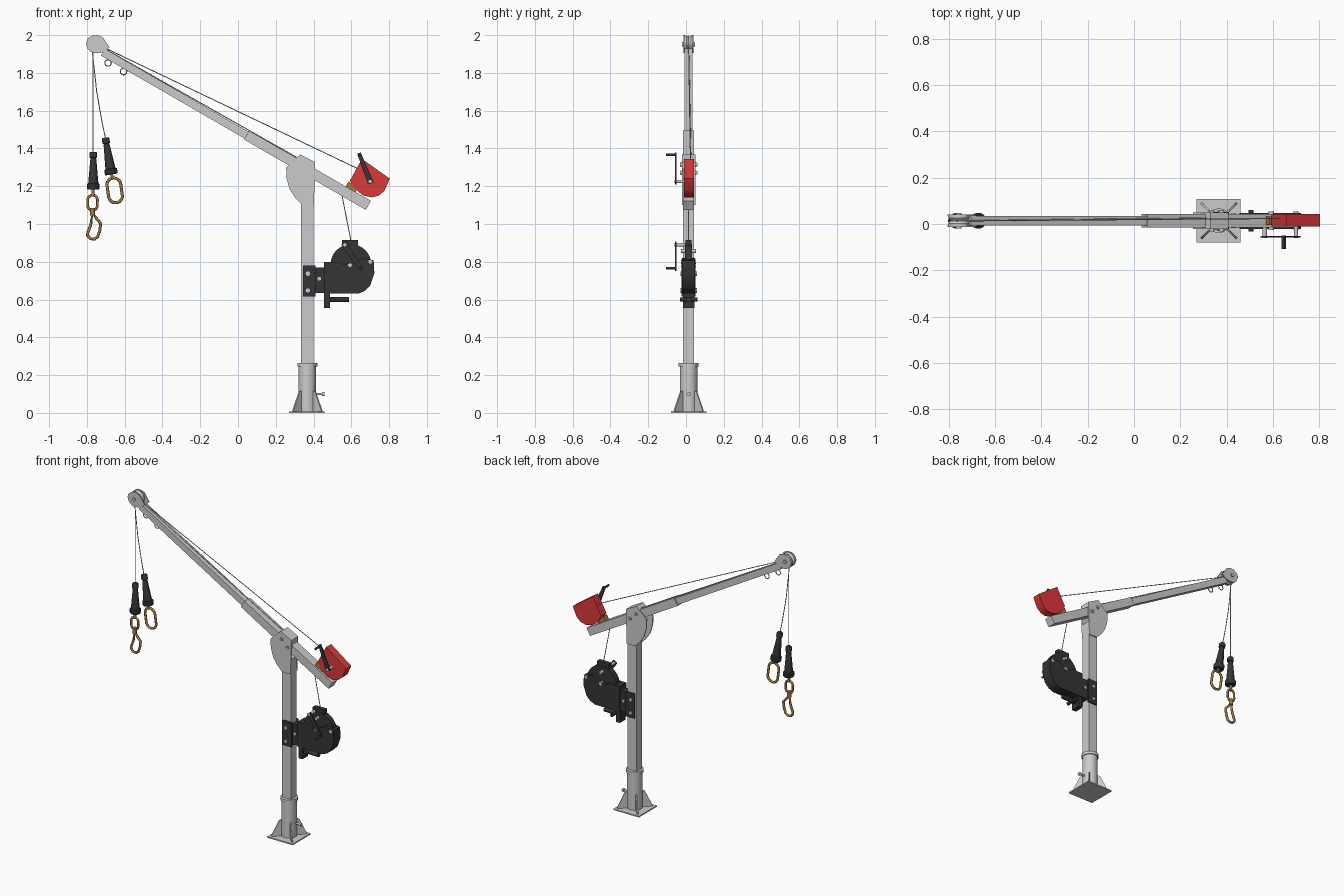
import bpy, bmesh, math
from mathutils import Vector, Matrix

if "Cube" in bpy.data.objects:
    bpy.data.objects.remove(bpy.data.objects["Cube"])

CY = 0.014            # depth of the crane's centre plane
MX = 0.367            # mast position
A = math.radians(30)  # boom slope


def mat(name, c):
    m = bpy.data.materials.new(name)
    m.diffuse_color = (*c, 1)
    m.use_nodes = True
    m.node_tree.nodes["Principled BSDF"].inputs["Base Color"].default_value = m.diffuse_color
    return m


BLACK = mat("black", (0.035, 0.035, 0.035))
RED = mat("red", (0.72, 0.04, 0.045))
BRONZE = mat("bronze", (0.36, 0.2, 0.05))


def finish(name, bm, m=None, smooth=False):
    bmesh.ops.recalc_face_normals(bm, faces=bm.faces)
    me = bpy.data.meshes.new(name)
    bm.to_mesh(me)
    bm.free()
    ob = bpy.data.objects.new(name, me)
    bpy.context.collection.objects.link(ob)
    if m:
        me.materials.append(m)
    if smooth:
        bpy.ops.object.select_all(action='DESELECT')
        ob.select_set(True)
        bpy.context.view_layer.objects.active = ob
        bpy.ops.object.shade_smooth_by_angle(angle=math.radians(35))
    return ob


def box(name, c, size, m=None, ry=0):
    bm = bmesh.new()
    bmesh.ops.create_cube(bm, size=1, matrix=Matrix.Translation(c) @ Matrix.Rotation(ry, 4, 'Y')
                          @ Matrix.Diagonal((*size, 1)))
    return finish(name, bm, m)


def prism(name, pts, y0, y1, m=None):
    """Extrude an x-z outline from y0 to y1."""
    bm = bmesh.new()
    f = bm.faces.new([bm.verts.new((x, y0, z)) for x, z in pts])
    ext = bmesh.ops.extrude_face_region(bm, geom=[f])['geom']
    bmesh.ops.translate(bm, vec=(0, y1 - y0, 0), verts=[v for v in ext if isinstance(v, bmesh.types.BMVert)])
    return finish(name, bm, m, True)


def lathe(name, p, q, prof, m=None, n=24):
    """Revolve (distance fraction, radius) pairs around the axis p-q."""
    p, q = Vector(p), Vector(q)
    rot = (q - p).to_track_quat('Z', 'Y')
    bm = bmesh.new()
    rings = []
    for t, r in prof:
        c = p.lerp(q, t)
        rings.append([bm.verts.new(c + rot @ Vector((r * math.cos(k * math.tau / n), r * math.sin(k * math.tau / n), 0)))
                      for k in range(n)])
    for a, b in zip(rings, rings[1:]):
        for k in range(n):
            bm.faces.new((a[k - 1], a[k], b[k], b[k - 1]))
    bm.faces.new(rings[0])
    bm.faces.new(rings[-1])
    return finish(name, bm, m, True)


def rod(name, p, q, r, m=None, n=20):
    return lathe(name, p, q, [(0, r), (1, r)], m, n)


def wire(name, pts, r, m=None, cyclic=False):
    cu = bpy.data.curves.new(name, 'CURVE')
    cu.dimensions = '3D'
    cu.bevel_depth, cu.bevel_resolution, cu.use_fill_caps = r, 2, True
    s = cu.splines.new('POLY')
    s.points.add(len(pts) - 1)
    for sp, co in zip(s.points, pts):
        sp.co = (*co, 1)
    s.use_cyclic_u = cyclic
    ob = bpy.data.objects.new(name, cu)
    bpy.context.collection.objects.link(ob)
    if m:
        cu.materials.append(m)
    bpy.ops.object.select_all(action='DESELECT')
    ob.select_set(True)
    bpy.context.view_layer.objects.active = ob
    bpy.ops.object.convert(target='MESH')
    bpy.ops.object.shade_smooth_by_angle(angle=math.radians(50))


def oval(name, x, z, rx, rz, r, tilt=0, m=BRONZE):
    """Rounded chain link in the x-z plane."""
    pts = []
    for k in range(24):
        a = k * math.tau / 24
        u, w = rx * math.cos(a), rx * math.sin(a)
        w += (rz - rx) * (1 if k < 12 else -1)
        pts.append((x + u * math.cos(tilt) - w * math.sin(tilt), CY, z + u * math.sin(tilt) + w * math.cos(tilt)))
    wire(name, pts, r, m, True)


def bolts(name, pts, half, r, m=None):
    for x, z in pts:
        rod(name, (x, CY - half, z), (x, CY + half, z), r, m, 12)


def boom_z(x):
    return 1.285 - (x - MX) * math.tan(A)


def boom(name, x0, x1, w, h):
    xm = (x0 + x1) / 2
    box(name, (xm, CY, boom_z(xm)), ((x1 - x0) / math.cos(A), w, h), ry=A)


# base plate, socket, collar, diagonal gussets and clamp screw
box("base_plate", (MX - 0.002, CY, 0.004), (0.188, 0.188, 0.008))
rod("socket", (MX, CY, 0.005), (MX, CY, 0.25), 0.047, n=32)
rod("socket_collar", (MX, CY, 0.245), (MX, CY, 0.265), 0.053, n=32)
for k in range(4):
    g = prism("gusset", [(0.04, 0.006), (0.108, 0.006), (0.108, 0.014), (0.062, 0.11), (0.04, 0.12)], -0.004, 0.004)
    g.location = (MX, CY, 0)
    g.rotation_euler.z = math.pi / 4 + k * math.pi / 2
rod("clamp_screw", (MX + 0.04, CY, 0.1), (0.455, CY, 0.1), 0.006)
rod("clamp_knob", (0.445, CY, 0.1), (0.457, CY, 0.1), 0.011)

# mast and two-piece boom
box("mast", (MX, CY, 0.72), (0.068, 0.058, 0.95))
boom("boom_outer", 0.045, 0.69, 0.058, 0.054)
boom("boom_inner", -0.715, 0.06, 0.042, 0.042)

# pivot head: two cheek plates, a top cap and bolts
cheek = [(0.255, 1.3), (0.33, 1.368), (0.408, 1.328), (0.402, 1.10), (0.34, 1.10), (0.305, 1.135),
         (0.275, 1.18), (0.257, 1.24)]
for s in (-1, 1):
    prism("head_cheek", cheek, CY + s * 0.029, CY + s * 0.036)
prism("head_cap", [(0.3, 1.342), (0.33, 1.368), (0.408, 1.328), (0.407, 1.295)], CY - 0.03, CY + 0.03)
bolts("head_bolt", [(0.378, 1.272), (0.335, 1.315)], 0.046, 0.008)
bolts("head_bolt_head", [(0.378, 1.272), (0.335, 1.315)], 0.042, 0.012)

# boom tip: cheeks, sheave and pin
tip = [(-0.805, 1.957), (-0.795, 1.982), (-0.772, 1.998), (-0.745, 2.0), (-0.715, 1.988), (-0.68, 1.935),
       (-0.70, 1.915), (-0.73, 1.905), (-0.765, 1.904), (-0.793, 1.924)]
for s in (-1, 1):
    prism("tip_cheek", tip, CY + s * 0.02, CY + s * 0.027)
lathe("tip_sheave", (-0.757, CY - 0.02, 1.952), (-0.757, CY + 0.02, 1.952),
      [(0, 0.046), (0.2, 0.046), (0.5, 0.036), (0.8, 0.046), (1, 0.046)])
bolts("tip_pin", [(-0.757, 1.952)], 0.034, 0.012)
for x, z in ((-0.688, 1.853), (-0.606, 1.807)):
    oval("boom_eye", x, z, 0.017, 0.017, 0.003, m=None)

# cables
R = 0.0025
wire("upper_cable", [(-0.767, CY, 1.995), (-0.70, CY, 1.93), (0.63, CY + 0.01, 1.295)], R)
wire("lower_cable", [(-0.70, CY, 1.925), (0.325, CY + 0.012, 1.345), (0.545, CY, 1.18), (0.6, CY, 0.9)], R)
wire("hook_cable", [(-0.767, CY, 1.92), (-0.767, CY, 1.37)], R)
wire("link_cable", [(-0.772, CY, 1.92), (-0.748, CY, 1.7), (-0.72, CY, 1.54), (-0.699, CY, 1.44)], R)

# tapered cable sleeves
SLEEVE = [(0, 0.016), (0.03, 0.02), (0.15, 0.02), (0.17, 0.014), (0.2, 0.016), (0.84, 0.027),
          (0.86, 0.034), (0.97, 0.034), (1, 0.03)]
lathe("hook_sleeve", (-0.766, CY, 1.382), (-0.766, CY, 1.183), SLEEVE, BLACK)
lathe("link_sleeve", (-0.702, CY, 1.457), (-0.67, CY, 1.262), SLEEVE, BLACK)

# bronze link, swivel, snap hook and carabiner
rod("hook_stem", (-0.768, CY, 1.19), (-0.769, CY, 1.145), 0.008, BRONZE)
oval("hook_link", -0.77, 1.113, 0.026, 0.04, 0.007)
rod("hook_swivel", (-0.77, CY, 1.085), (-0.77, CY, 1.045), 0.013, BRONZE)
wire("snap_hook", [(x, CY, z) for x, z in ((-0.77, 1.055), (-0.75, 1.03), (-0.727, 1.003), (-0.732, 0.965),
     (-0.743, 0.932), (-0.76, 0.92), (-0.782, 0.922), (-0.797, 0.938), (-0.795, 0.955), (-0.78, 0.995))],
     0.008, BRONZE, True)
rod("carabiner_stem", (-0.67, CY, 1.27), (-0.665, CY, 1.238), 0.008, BRONZE)
oval("carabiner", -0.653, 1.178, 0.037, 0.066, 0.008, math.radians(9))


def crank(name, hub, end, inner):
    """Arm, shaft and grip on the front side of a winch."""
    d = (Vector(end) - Vector(hub)).normalized()
    px, pz = -d.y, d.x
    prism(name + "_arm", [(hub[0] + px * 0.016 - d.x * .01, hub[1] + pz * 0.016 - d.y * .01),
                          (end[0] + px * 0.01, end[1] + pz * 0.01), (end[0] - px * 0.01, end[1] - pz * 0.01),
                          (hub[0] - px * 0.016 - d.x * .01, hub[1] - pz * 0.016 - d.y * .01)], -0.058, -0.051, BLACK)
    rod(name + "_shaft", (hub[0], -0.061, hub[1]), (hub[0], inner, hub[1]), 0.009)
    g = Vector(end) - d * 0.01
    rod(name + "_grip", (g.x, -0.107, g.y), (g.x, -0.05, g.y), 0.007, BLACK)


# red winch on the boom tail
prism("red_winch_case", [(0.656, 1.345), (0.804, 1.24), (0.775, 1.175), (0.745, 1.15), (0.709, 1.141),
                         (0.66, 1.152), (0.615, 1.19), (0.593, 1.23)], -0.01, 0.043, RED)
box("winch_bracket", (0.601, CY, boom_z(0.601) + 0.043), (0.06, 0.036, 0.04), BRONZE, A)
crank("red_crank", (0.7, 1.225), (0.64, 1.375), 0.0)

# black winch: wide case, thin drum cover and cable guide
prism("winch_case", [(0.455, 0.80), (0.53, 0.80), (0.56, 0.785), (0.6, 0.795), (0.66, 0.82), (0.718, 0.808),
                     (0.722, 0.74), (0.70, 0.675), (0.67, 0.645), (0.635, 0.631), (0.455, 0.631)],
      CY - 0.036, CY + 0.034, BLACK)
rod("drum_cover", (0.598, CY - 0.018, 0.785), (0.598, CY + 0.018, 0.785), 0.108, BLACK, 32)
box("cable_guide", (0.593, CY, 0.893), (0.085, 0.032, 0.045), BLACK)
bolts("drum_bolt", [(0.593, 0.857), (0.593, 0.783), (0.7, 0.80)], 0.04, 0.011)
crank("black_crank", (0.565, 0.89), (0.655, 0.758), 0.02)

# winch mount around the mast, foot plate and handle bar
for s in (-1, 1):
    box("mount_plate", (0.378, CY + s * 0.033, 0.698), (0.066, 0.008, 0.165), BLACK)
box("mount_channel", (0.433, CY, 0.702), (0.05, 0.056, 0.135), BLACK)
bolts("mount_bolt", [(0.37, 0.737), (0.37, 0.648)], 0.044, 0.012)
bolts("channel_bolt", [(0.43, 0.71)], 0.032, 0.01)
box("foot_plate", (0.471, CY, 0.61), (0.03, 0.06, 0.11), BLACK)
rod("handle_bar", (0.48, CY, 0.6), (0.588, CY, 0.6), 0.014, BLACK)
rod("cross_bar", (0.505, CY - 0.047, 0.6), (0.505, CY + 0.047, 0.6), 0.011, BLACK)
